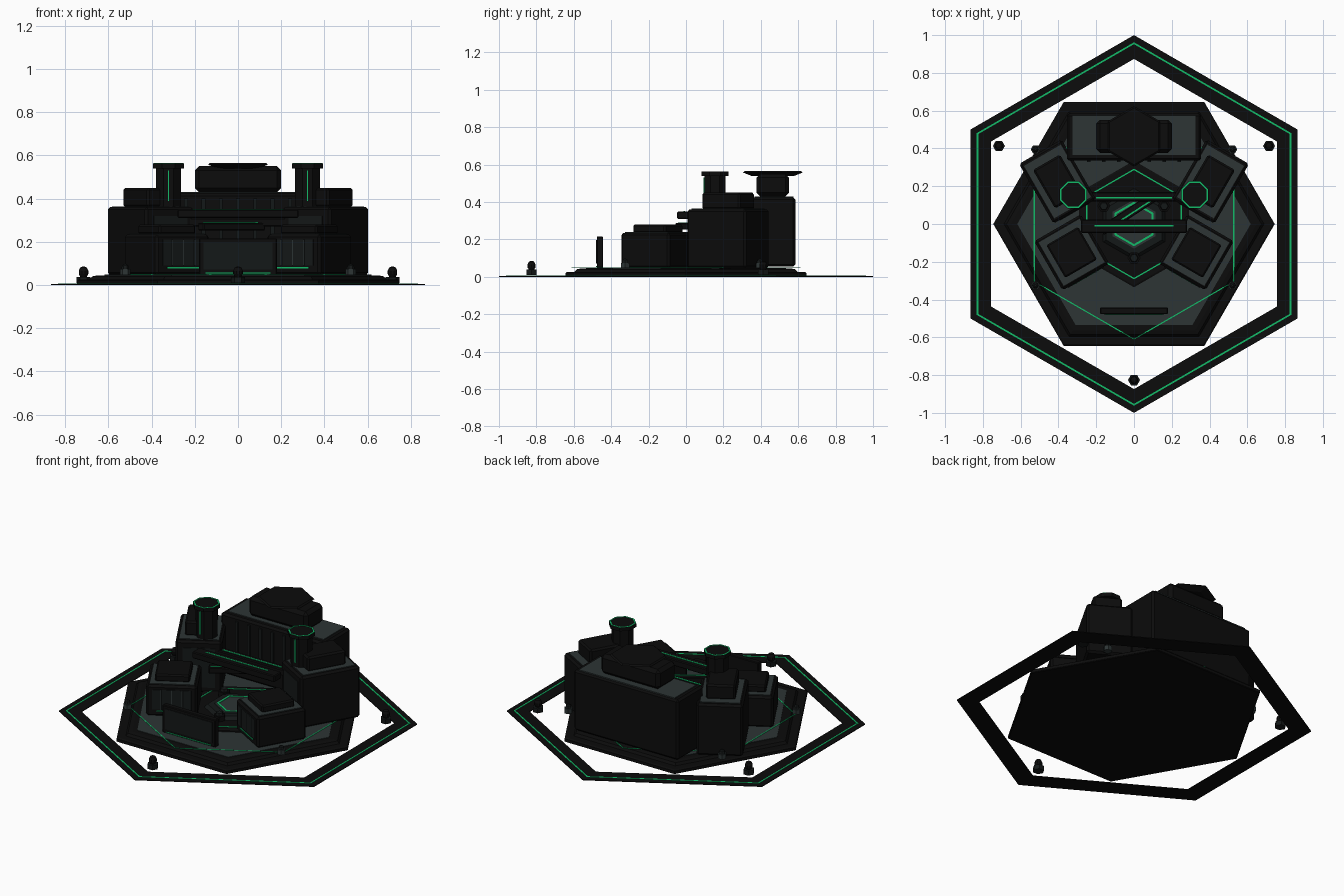
import bpy, math
from mathutils import Matrix, Vector

if "Cube" in bpy.data.objects:
    bpy.data.objects.remove(bpy.data.objects["Cube"])

def mat(name, rgb):
    m = bpy.data.materials.new(name)
    m.diffuse_color = (*rgb, 1)
    m.use_nodes = True
    m.node_tree.nodes["Principled BSDF"].inputs["Base Color"].default_value = m.diffuse_color
    return m

BLACK = mat("black_metal", (0.0035, 0.0035, 0.0035))
STEEL = mat("dark_steel", (0.007, 0.009, 0.009))
SLATE = mat("slate_panel", (0.026, 0.035, 0.035))
GREEN = mat("green_light", (0.006, 0.5, 0.14))
PY, PX = math.pi / 2, 0.0      # hexagon with a corner on y, or on x

def mesh(name, verts, faces, m, bevel=0):
    me = bpy.data.meshes.new(name)
    me.from_pydata(verts, [], faces)
    me.materials.append(m)
    o = bpy.data.objects.new(name, me)
    bpy.context.collection.objects.link(o)
    if bevel:
        b = o.modifiers.new("bevel", "BEVEL")
        b.width, b.segments = bevel, 1
    return o

def box(name, c, size, m, rot=0, bevel=0):
    """Upright box turned by rot about z through c."""
    R = Matrix.Rotation(rot, 3, 'Z')
    v = [Vector(c) + R @ Vector((sx * size[0] / 2, sy * size[1] / 2, sz * size[2] / 2))
         for sx in (-1, 1) for sy in (-1, 1) for sz in (-1, 1)]
    f = [(0, 1, 3, 2), (4, 6, 7, 5), (0, 4, 5, 1), (2, 3, 7, 6), (0, 2, 6, 4), (1, 5, 7, 3)]
    return mesh(name, v, f, m, bevel)

def loft(name, c, rings, m, n=6, start=PX):
    """Stack of n-sided rings given as (radius, z)."""
    v = [(c[0] + r * math.cos(start + 2 * math.pi * i / n),
          c[1] + r * math.sin(start + 2 * math.pi * i / n), z) for r, z in rings for i in range(n)]
    f = [(k * n + i, k * n + (i + 1) % n, (k + 1) * n + (i + 1) % n, (k + 1) * n + i)
         for k in range(len(rings) - 1) for i in range(n)]
    f += [tuple(range(n))[::-1], tuple(range((len(rings) - 1) * n, len(rings) * n))]
    return mesh(name, v, f, m)

def frame(name, c, ro, ri, z0, z1, m, n=6, start=PY):
    """Flat polygonal ring with a hole."""
    prof = [(ro, z0), (ro, z1), (ri, z1), (ri, z0)]
    v = [(c[0] + r * math.cos(start + 2 * math.pi * i / n),
          c[1] + r * math.sin(start + 2 * math.pi * i / n), z) for r, z in prof for i in range(n)]
    f = [(k * n + i, k * n + (i + 1) % n, (k + 1) % 4 * n + (i + 1) % n, (k + 1) % 4 * n + i)
         for k in range(4) for i in range(n)]
    return mesh(name, v, f, m)

# outer ground ring with light line
frame("perimeter_ring", (0, 0), 1.0, 0.874, 0, 0.005, BLACK)
frame("perimeter_light", (0, 0), 0.962, 0.952, 0.004, 0.007, GREEN)

# stepped hexagonal base
loft("base_lower", (0, 0), [(0.745, 0.003), (0.745, 0.02), (0.735, 0.026)], BLACK)
loft("base_upper", (0, 0), [(0.69, 0.024), (0.675, 0.04), (0.65, 0.045)], BLACK)
loft("base_deck", (0, 0), [(0.618, 0.044), (0.618, 0.048)], SLATE)
frame("deck_light", (0, 0), 0.613, 0.606, 0.047, 0.05, GREEN)

# central pad and core
loft("core_pad", (0, 0), [(0.335, 0.046), (0.335, 0.056), (0.325, 0.06)], BLACK, start=PY)
frame("core_pad_light", (0, 0), 0.293, 0.285, 0.059, 0.063, GREEN)
loft("core_plinth", (0, 0), [(0.19, 0.058), (0.17, 0.08)], STEEL, start=PY)
loft("core_plate", (0, 0), [(0.13, 0.079), (0.13, 0.086)], SLATE, start=PY)
frame("core_light", (0, 0), 0.118, 0.106, 0.085, 0.089, GREEN)
for x, y in ((0, -0.18), (-0.16, 0.095), (0.16, 0.095)):
    loft("core_stud", (x, y), [(0.034, 0.058), (0.034, 0.09)], BLACK)
    loft("core_stud_top", (x, y), [(0.024, 0.089), (0.02, 0.105)], STEEL)

# overhead bridges with light strips
box("front_bridge", (0, -0.012, 0.33), (0.56, 0.07, 0.04), BLACK, bevel=0.005)
box("front_bridge_light", (0, -0.01, 0.351), (0.42, 0.008, 0.004), GREEN)
box("rear_bridge", (0, 0.145, 0.29), (0.46, 0.05, 0.04), BLACK, bevel=0.005)
box("rear_bridge_light", (0, 0.14, 0.311), (0.4, 0.008, 0.004), GREEN)
box("cross_bridge", (-0.03, 0.055, 0.27), (0.34, 0.05, 0.035), BLACK, math.radians(33), 0.004)
box("cross_bridge_light", (-0.03, 0.045, 0.289), (0.31, 0.008, 0.004), GREEN, math.radians(33))

# rear main block
box("rear_block", (0, 0.46, 0.24), (0.71, 0.25, 0.37), BLACK, bevel=0.012)
box("rear_roof", (0, 0.47, 0.426), (0.65, 0.21, 0.008), SLATE)
box("rear_cap", (0, 0.464, 0.49), (0.4, 0.175, 0.12), BLACK, bevel=0.02)
loft("rear_vent", (0, 0.464), [(0.115, 0.54), (0.16, 0.558), (0.15, 0.566)], BLACK, start=PY)
for i in range(7):
    box("rear_rib", (-0.24 + i * 0.08, 0.333, 0.25), (0.018, 0.012, 0.3), STEEL)

# standing sign panel at the front
box("front_panel", (0, -0.46, 0.132), (0.36, 0.034, 0.168), BLACK, bevel=0.004)
box("front_panel_inset", (0, -0.478, 0.135), (0.32, 0.004, 0.125), STEEL)
box("front_panel_light", (0, -0.478, 0.056), (0.3, 0.006, 0.006), GREEN)

# mirrored towers and pods
for s in (-1, 1):
    rot = -s * math.radians(30)
    R = Matrix.Rotation(rot, 3, 'Z')

    def on(c, dx, dy, z):
        p = Vector((c[0], c[1], 0)) + R @ Vector((dx, dy, 0))
        return (p.x, p.y, z)

    # tall side tower
    t = (s * 0.405, 0.225)
    box("side_tower", on(t, 0, 0, 0.203), (0.26, 0.365, 0.315), BLACK, rot, 0.012)
    box("side_tower_roof", on(t, 0, 0, 0.361), (0.225, 0.32, 0.007), SLATE, rot)
    box("side_tower_cap", on(t, 0, 0, 0.405), (0.165, 0.235, 0.09), BLACK, rot, 0.01)
    box("side_tower_door", on(t, 0, -0.183, 0.2), (0.18, 0.006, 0.24), STEEL, rot)

    # chimney with lit rim
    c = (s * 0.322, 0.155)
    loft("chimney", c, [(0.062, 0.3), (0.062, 0.54)], BLACK, 8, math.pi / 8)
    loft("chimney_lid", c, [(0.078, 0.54), (0.078, 0.562)], BLACK, 8, math.pi / 8)
    frame("chimney_light", c, 0.076, 0.068, 0.561, 0.564, GREEN, 8, math.pi / 8)
    box("chimney_strip", (c[0], c[1] - 0.059, 0.46), (0.006, 0.006, 0.14), GREEN)

    # low front pod with window face
    p = (s * 0.33, -0.15)
    box("front_pod", on(p, 0, 0, 0.14), (0.285, 0.3, 0.19), BLACK, rot, 0.012)
    box("front_pod_roof", on(p, 0, 0, 0.236), (0.25, 0.265, 0.006), SLATE, rot)
    box("front_pod_cap", on(p, 0, 0, 0.257), (0.195, 0.2, 0.045), BLACK, rot, 0.008)
    box("front_pod_window", on(p, 0, -0.151, 0.15), (0.22, 0.006, 0.12), STEEL, rot)
    for dx in (-0.06, 0.0, 0.06):
        box("window_bar", on(p, dx, -0.155, 0.15), (0.006, 0.004, 0.12), SLATE, rot)
    box("front_pod_light", on(p, 0, -0.152, 0.08), (0.17, 0.006, 0.005), GREEN, rot)

    # deck corner nodes
    for y in (-0.325, 0.395):
        loft("deck_node", (s * 0.522, y), [(0.025, 0.046), (0.025, 0.075)], SLATE)
        loft("deck_node_top", (s * 0.522, y), [(0.018, 0.075), (0.015, 0.09), (0.006, 0.097)], STEEL)

# free-standing beacons
for a in (30, 150, 270):
    c = (0.826 * math.cos(math.radians(a)), 0.826 * math.sin(math.radians(a)))
    loft("beacon_base", c, [(0.032, 0.01), (0.032, 0.038)], STEEL)
    loft("beacon_head", c, [(0.014, 0.036), (0.022, 0.05), (0.022, 0.066),
                            (0.016, 0.08), (0.005, 0.086)], BLACK, 10)
loft("base_underside", (0, 0), [(0.74, 0.0), (0.745, 0.004)], BLACK)
